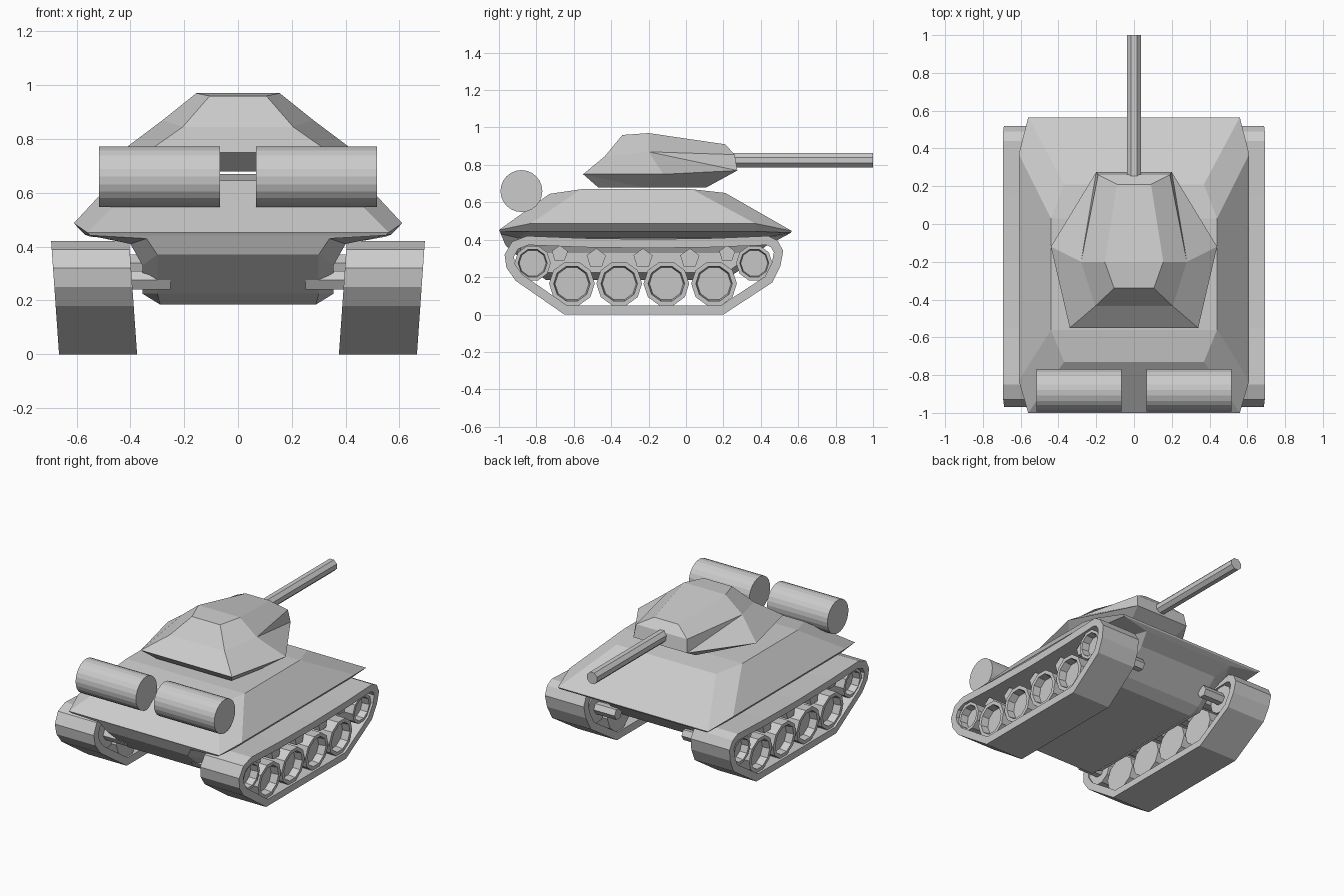
import bpy, bmesh, math
from mathutils import Vector

if "Cube" in bpy.data.objects:
    bpy.data.objects.remove(bpy.data.objects["Cube"])

LEAN = 0.07  # running gear leans outward with height


def finish(name, bm):
    bmesh.ops.recalc_face_normals(bm, faces=bm.faces)
    mesh = bpy.data.meshes.new(name)
    bm.to_mesh(mesh)
    bm.free()
    obj = bpy.data.objects.new(name, mesh)
    bpy.context.collection.objects.link(obj)
    return obj


def bridge(bm, a, b):
    n = len(a)
    for i in range(n):
        j = (i + 1) % n
        bm.faces.new((a[i], a[j], b[j], b[i]))


def turned(name, side, centre, profile, sides, axis='x', lean=0.0, phase=0.0):
    """Turn a list of (radius, position along axis) into a capped solid."""
    bm = bmesh.new()
    rings = []
    for r, d in profile:
        ring = []
        for i in range(sides):
            a = 2 * math.pi * i / sides + phase
            u, v = centre[0] + r * math.cos(a), centre[1] + r * math.sin(a)
            co = (side * (d + lean * v), u, v) if axis == 'x' else (u, d, v)
            ring.append(bm.verts.new(co))
        rings.append(ring)
    for a, b in zip(rings, rings[1:]):
        bridge(bm, a, b)
    bm.faces.new(rings[0])
    bm.faces.new(rings[-1])
    return finish(name, bm)


# Hull: stacked eight-sided rings
# (end half-width, side half-width, y front, y front corner, y rear corner, y rear, z front, z side, z rear)
hull_rings = [
    (.29, .29, -.75, -.70, .15, .20, .185, .185, .185),
    (.30, .355, -.80, -.74, .22, .27, .225, .225, .225),
    (.30, .355, -.965, -.88, .36, .43, .37, .33, .37),
    (.34, .40, -.99, -.90, .41, .53, .43, .41, .42),
    (.55, .57, -.995, -.84, .375, .56, .442, .445, .437),
    (.56, .61, -1.0, -.83, .37, .565, .452, .487, .447),
    (.37, .44, -.73, -.56, .03, .21, .645, .67, .65),
]
bm = bmesh.new()
rings = []
for we, ws, y0, y1, y2, y3, zf, zs, zr in hull_rings:
    pts = [(-we, y0, zf), (we, y0, zf), (ws, y1, zs), (ws, y2, zs),
           (we, y3, zr), (-we, y3, zr), (-ws, y2, zs), (-ws, y1, zs)]
    rings.append([bm.verts.new(p) for p in pts])
for a, b in zip(rings, rings[1:]):
    bridge(bm, a, b)
for r in (rings[0], rings[-1]):
    for q in ((0, 1, 2, 7), (7, 2, 3, 6), (6, 3, 4, 5)):
        bm.faces.new([r[i] for i in q])
finish("hull", bm)

# Turret: half the corners, mirrored in x
corners = {
    'lip': (.34, -.55, .75), 'brow': (.205, -.435, .845), 'roof_f': (.105, -.34, .96),
    'roof_m': (.155, -.20, .97), 'roof_r': (.09, .21, .91), 'rear_t': (.19, .26, .855),
    'rear_b': (.20, .275, .77), 'wide': (.44, -.12, .75), 'cheek': (.28, -.20, .87),
    'base_f': (.28, -.47, .68), 'base_m': (.33, -.23, .68), 'base_r': (.15, .11, .68),
}
bm = bmesh.new()
R = {k: bm.verts.new(p) for k, p in corners.items()}
L = {k: bm.verts.new((-p[0], p[1], p[2])) for k, p in corners.items()}
loop = ['base_f', 'lip', 'brow', 'roof_f', 'roof_m', 'roof_r', 'rear_t',
        'rear_b', 'base_r', 'base_m']
for i, a in enumerate(loop):
    b = loop[(i + 1) % len(loop)]
    bm.faces.new((R[a], R[b], L[b], L[a]))
side_faces = ["lip wide cheek brow", "brow cheek roof_m roof_f",
              "cheek rear_t roof_r roof_m", "cheek rear_b rear_t",
              "cheek wide rear_b", "lip base_m wide", "lip base_f base_m",
              "wide base_m base_r rear_b"]
for names in side_faces:
    for V in (R, L):
        bm.faces.new([V[k] for k in names.split()])
finish("turret", bm)

# Gun barrel
turned("gun_barrel", 1, (0, .825), [(.041, .15), (.041, 1.0)], 8, axis='y',
       phase=math.pi / 8)

# Track outline in the side plane, with its inward offset
outer = [Vector(p) for p in (
    (-.65, 0), (.20, 0), (.46, .17), (.505, .26), (.52, .34), (.49, .395), (.44, .42),
    (.15, .408), (-.20, .403), (-.55, .408), (-.85, .42), (-.93, .39), (-.97, .32),
    (-.96, .25), (-.91, .18))]
inner = []
for i, p in enumerate(outer):
    d0 = (p - outer[i - 1]).normalized()
    d1 = (outer[(i + 1) % len(outer)] - p).normalized()
    n0, n1 = Vector((-d0.y, d0.x)), Vector((-d1.y, d1.x))
    inner.append(p + (n0 + n1) * .048 / (1 + n0.dot(n1)))

for s, tag in ((1, "right"), (-1, "left")):
    # Track belt
    bm = bmesh.new()
    loops = [[bm.verts.new((s * (x + LEAN * p.y), p.x, p.y)) for p in pts]
             for x, pts in ((.375, outer), (.665, outer), (.665, inner), (.375, inner))]
    for i in range(4):
        bridge(bm, loops[i], loops[(i + 1) % 4])
    finish(f"track_{tag}", bm)

    # Road wheels and end wheels with a recessed outer dish
    wheels = [("road_wheel", y, .165, .122) for y in (-.61, -.357, -.105, .15)]
    wheels += [("end_wheel", y, .275, .097) for y in (-.82, .365)]
    for i, (name, y, z, r) in enumerate(wheels):
        dish = [(r, .385), (r, .65), (r * .8, .65), (r * .74, .60)]
        turned(f"{name}_{tag}_{i}", s, (y, z), dish, 10, lean=LEAN)
        if name == "end_wheel":
            turned(f"end_axle_{tag}_{i}", s, (y, z), [(.04, .25), (.04, .42)], 6)

    # Five-sided return rollers
    for i, (y, z, r) in enumerate(((-.675, .325, .045), (-.48, .30, .054), (-.23, .30, .054),
                                   (.02, .30, .054), (.22, .325, .045))):
        turned(f"return_roller_{tag}_{i}", s, (y, z), [(r, .32), (r, .62)], 5, phase=.3)

    # Fuel drum
    turned(f"fuel_drum_{tag}", s, (-.88, .66), [(.112, .067), (.112, .517)], 24)
